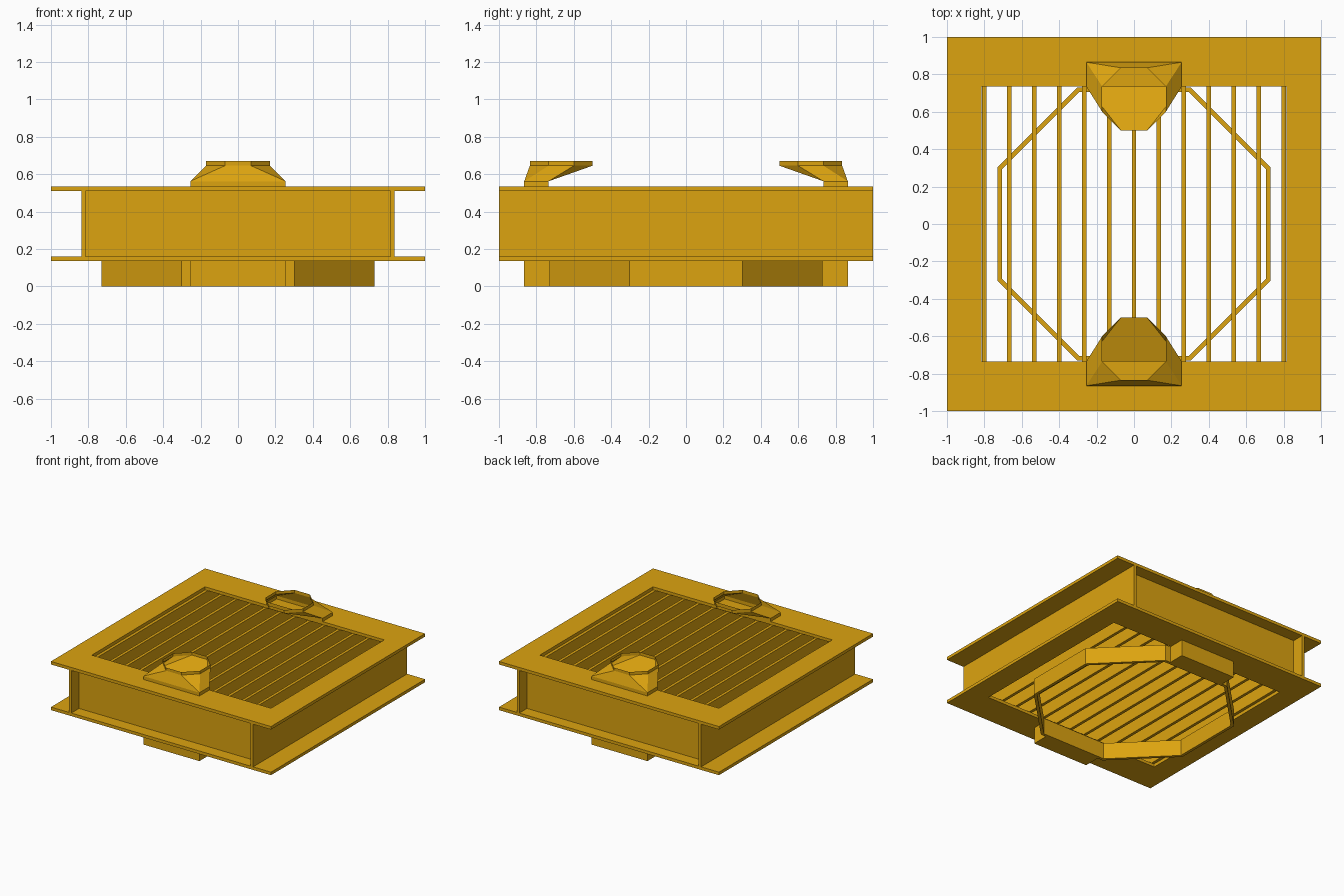
import bpy, bmesh

if "Cube" in bpy.data.objects:
    bpy.data.objects.remove(bpy.data.objects["Cube"])

mat = bpy.data.materials.new("amber_yellow")
mat.diffuse_color = (0.72, 0.37, 0.005, 1)
mat.use_nodes = True
mat.node_tree.nodes["Principled BSDF"].inputs["Base Color"].default_value = mat.diffuse_color


def make(name, verts, faces):
    me = bpy.data.meshes.new(name)
    bm = bmesh.new()
    vs = [bm.verts.new(v) for v in verts]
    for f in faces:
        bm.faces.new([vs[i] for i in f])
    bmesh.ops.recalc_face_normals(bm, faces=bm.faces)
    bm.to_mesh(me)
    bm.free()
    me.materials.append(mat)
    ob = bpy.data.objects.new(name, me)
    bpy.context.collection.objects.link(ob)
    return ob


def box(name, x0, x1, y0, y1, z0, z1):
    verts = [(x, y, z) for z in (z0, z1) for x, y in ((x0, y0), (x1, y0), (x1, y1), (x0, y1))]
    return make(name, verts, [(3, 2, 1, 0), (4, 5, 6, 7), (0, 1, 5, 4),
                              (1, 2, 6, 5), (2, 3, 7, 6), (3, 0, 4, 7)])


def ring(name, outer, inner, z0, z1):
    # closed frame between two matching outlines
    n = len(outer)
    verts = [(x, y, z) for z in (z0, z1) for loop in (outer, inner) for x, y in loop]
    faces = []
    for i in range(n):
        j = (i + 1) % n
        faces += [(i, j, n + j, n + i), (2*n + i, 2*n + j, 3*n + j, 3*n + i),
                  (i, j, 2*n + j, 2*n + i), (n + i, n + j, 3*n + j, 3*n + i)]
    return make(name, verts, faces)


def rect(a, b):
    return [(-a, -b), (a, -b), (a, b), (-a, b)]


def octagon(a, b):
    return [(-b, -a), (b, -a), (a, -b), (a, b), (b, a), (-b, a), (-a, b), (-a, -b)]


# Flanges
ring("lower_flange", rect(1, 1), rect(0.815, 0.735), 0.135, 0.16)
ring("upper_flange", rect(1, 1), rect(0.815, 0.735), 0.51, 0.535)

# Side plates run full depth, end plates are recessed between them
for s, side in ((-1, "left"), (1, "right")):
    x = sorted((s * 0.815, s * 0.838))
    box(side + "_plate", x[0], x[1], -1, 1, 0.16, 0.51)
for s, side in ((-1, "front"), (1, "back")):
    y = sorted((s * 0.875, s * 0.9))
    box(side + "_plate", -0.815, 0.815, y[0], y[1], 0.16, 0.51)

# Grille slats
for i in range(-6, 7):
    x = i * 0.1335
    box("slat", x - 0.012, x + 0.012, -0.875, 0.875, 0.16, 0.51)

# Octagonal collar underneath
ring("octagon_collar", octagon(0.73, 0.303), octagon(0.706, 0.293), 0, 0.135)


# Open scoops on top and matching feet below, at front and back
def scoop(name, s):
    corners = [(-0.255, 0.735), (0.255, 0.735), (0.255, 0.865), (-0.255, 0.865)]
    rim = [(-0.07, 0.5), (0.07, 0.5), (0.17, 0.6), (0.17, 0.735),
           (0.07, 0.835), (-0.07, 0.835), (-0.17, 0.735), (-0.17, 0.6)]
    verts = [(x, s * y, z) for loop, z in ((corners, 0.535), (corners, 0.562),
                                           (rim, 0.645), (rim, 0.67)) for x, y in loop]
    faces = []
    for i in range(4):
        j = (i + 1) % 4
        a, b, c = 8 + 2*i, 8 + 2*i + 1, 8 + (2*i + 2) % 8
        faces += [(i, j, 4 + j, 4 + i), (4 + i, 4 + j, b, a), (4 + j, c, b)]
    for i in range(8):
        j = (i + 1) % 8
        faces.append((8 + i, 8 + j, 16 + j, 16 + i))
    make(name, verts, faces)


for s, side in ((-1, "front"), (1, "back")):
    scoop(side + "_scoop", s)
    y = sorted((s * 0.73, s * 0.865))
    box(side + "_foot", -0.255, 0.255, y[0], y[1], 0, 0.135)
